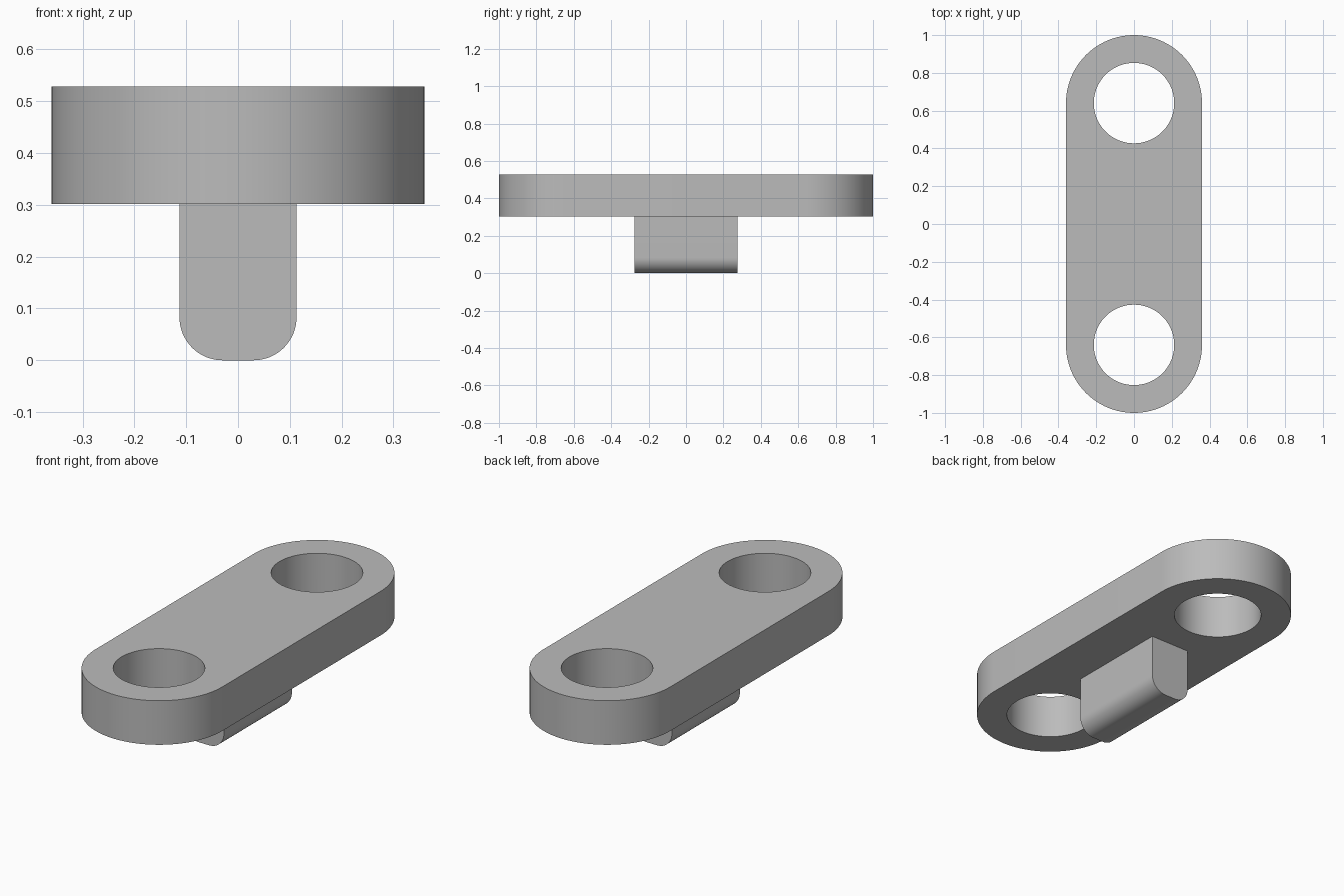
import bpy
import bmesh
from math import pi, cos, sin, radians
from mathutils import Vector

if "Cube" in bpy.data.objects:
    bpy.data.objects.remove(bpy.data.objects["Cube"], do_unlink=True)

HALF_WIDTH, END_Y = 0.36, 0.64
PLATE_BOTTOM, PLATE_TOP = 0.302, 0.528
HOLE_RADIUS = 0.213
TAB_X, TAB_Y, TAB_ROUND = 0.113, 0.275, 0.083

grey = bpy.data.materials.new("plain grey")
grey.use_nodes = True
colour = (0.5, 0.5, 0.5, 1)
grey.diffuse_color = colour
grey.node_tree.nodes["Principled BSDF"].inputs["Base Color"].default_value = colour


def arc(cx, cy, radius, start, end, steps):
    """Points on an arc, both ends included."""
    angles = [start + (end - start) * i / steps for i in range(steps + 1)]
    return [(cx + radius * cos(a), cy + radius * sin(a)) for a in angles]


def prism(name, points, direction):
    """Closed solid made by sweeping a flat outline along a direction."""
    bm = bmesh.new()
    face = bm.faces.new([bm.verts.new(p) for p in points])
    swept = bmesh.ops.extrude_face_region(bm, geom=[face], use_keep_orig=True)
    verts = [v for v in swept["geom"] if isinstance(v, bmesh.types.BMVert)]
    bmesh.ops.translate(bm, verts=verts, vec=Vector(direction))
    bmesh.ops.recalc_face_normals(bm, faces=bm.faces)
    mesh = bpy.data.meshes.new(name)
    bm.to_mesh(mesh)
    bm.free()
    mesh.materials.append(grey)
    obj = bpy.data.objects.new(name, mesh)
    bpy.context.collection.objects.link(obj)
    return obj


def select_only(obj):
    bpy.ops.object.select_all(action='DESELECT')
    obj.select_set(True)
    bpy.context.view_layer.objects.active = obj


# Link plate with rounded ends
outline = arc(0, END_Y, HALF_WIDTH, 0, pi, 48) + arc(0, -END_Y, HALF_WIDTH, pi, 2 * pi, 48)
plate = prism("link_plate", [(x, y, PLATE_BOTTOM) for x, y in outline],
              (0, 0, PLATE_TOP - PLATE_BOTTOM))

# Through hole at each end
for side in (-1, 1):
    circle = arc(0, side * END_Y, HOLE_RADIUS, 0, 2 * pi, 72)[:-1]
    cutter = prism("hole_cutter", [(x, y, PLATE_BOTTOM - 0.1) for x, y in circle], (0, 0, 0.5))
    cutter.hide_render = True
    cut = plate.modifiers.new("hole", 'BOOLEAN')
    cut.operation = 'DIFFERENCE'
    cut.solver = 'EXACT'
    cut.object = cutter
    select_only(plate)
    bpy.ops.object.modifier_apply(modifier=cut.name)
    bpy.data.objects.remove(cutter, do_unlink=True)

# Locating tab underneath, with rounded lower edges
inner = TAB_X - TAB_ROUND
profile = [(TAB_X, PLATE_BOTTOM), (-TAB_X, PLATE_BOTTOM)]
profile += arc(-inner, TAB_ROUND, TAB_ROUND, pi, 1.5 * pi, 16)
profile += arc(inner, TAB_ROUND, TAB_ROUND, 1.5 * pi, 2 * pi, 16)
tab = prism("locating_tab", [(x, -TAB_Y, z) for x, z in profile], (0, 2 * TAB_Y, 0))

for part in (plate, tab):
    select_only(part)
    bpy.ops.object.shade_smooth_by_angle(angle=radians(30))
